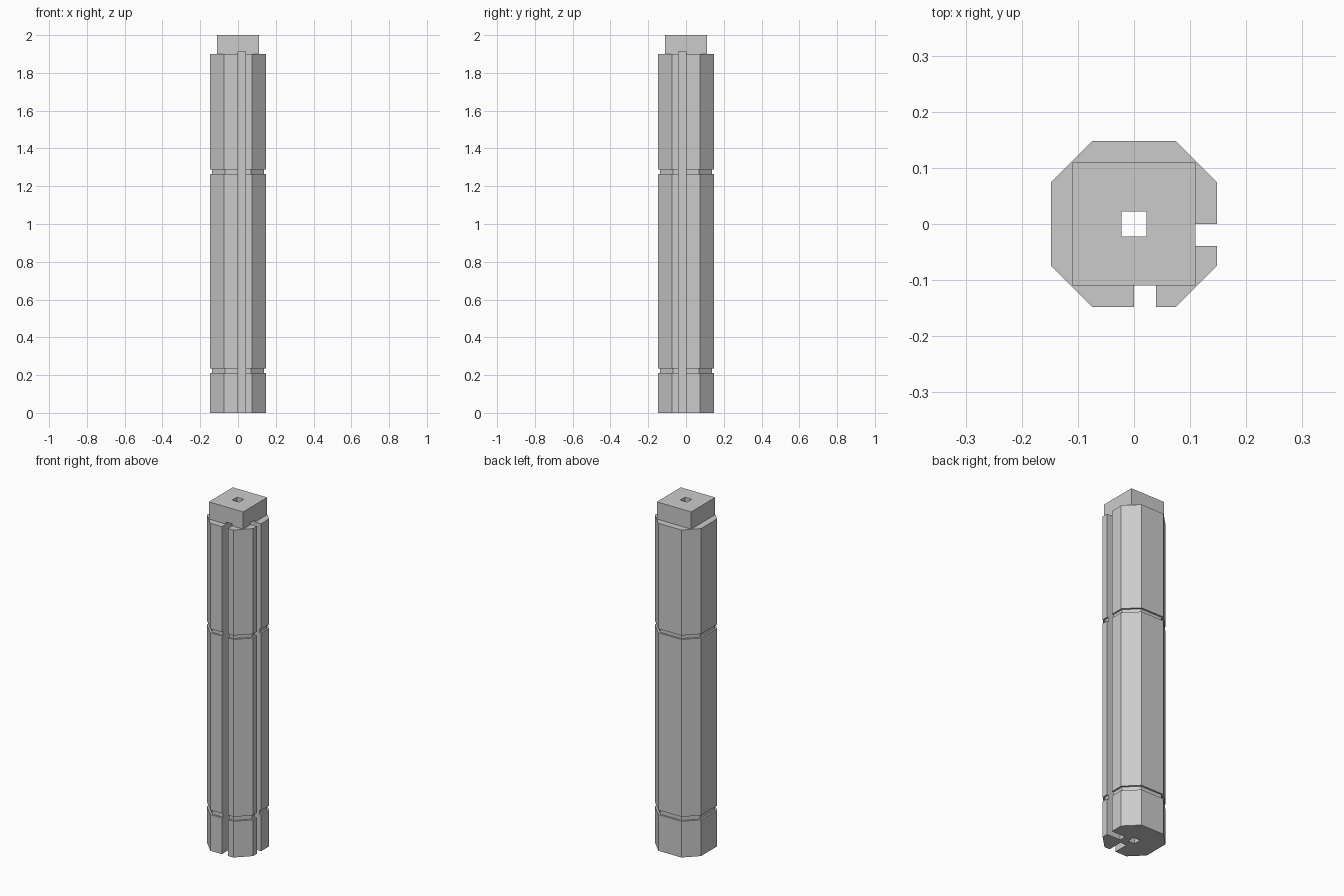
import bpy
import bmesh

if "Cube" in bpy.data.objects:
    bpy.data.objects.remove(bpy.data.objects["Cube"], do_unlink=True)

# Single concrete colour
concrete = bpy.data.materials.new("concrete_grey")
concrete.use_nodes = True
grey = (0.6, 0.6, 0.6, 1)
concrete.diffuse_color = grey
concrete.node_tree.nodes["Principled BSDF"].inputs["Base Color"].default_value = grey


def finish(name, bm):
    bmesh.ops.recalc_face_normals(bm, faces=bm.faces)
    mesh = bpy.data.meshes.new(name)
    bm.to_mesh(mesh)
    bm.free()
    mesh.materials.append(concrete)
    obj = bpy.data.objects.new(name, mesh)
    bpy.context.collection.objects.link(obj)
    return obj


def box(name, low, high):
    bm = bmesh.new()
    bmesh.ops.create_cube(bm, size=1)
    for v in bm.verts:
        v.co = [h if c > 0 else l for c, l, h in zip(v.co, low, high)]
    return finish(name, bm)


def octagon(r):
    h = r / 2
    return [(r, -h), (r, h), (h, r), (-h, r), (-r, h), (-r, -h), (-h, -r), (h, -r)]


def octagonal_loft(name, levels):
    bm = bmesh.new()
    rings = [[bm.verts.new((x, y, z)) for x, y in octagon(r)] for z, r in levels]
    for a, b in zip(rings, rings[1:]):
        for i in range(len(a)):
            j = (i + 1) % len(a)
            bm.faces.new((a[i], a[j], b[j], b[i]))
    bm.faces.new(rings[0][::-1])
    bm.faces.new(rings[-1])
    return finish(name, bm)


def combine(target, tool, operation):
    mod = target.modifiers.new(operation.lower(), "BOOLEAN")
    mod.operation = operation
    mod.solver = "EXACT"
    mod.object = tool
    tool.hide_render = True
    bpy.context.view_layer.objects.active = target
    bpy.ops.object.modifier_apply(modifier=mod.name)
    bpy.data.objects.remove(tool, do_unlink=True)


# Chamfered post with two shallow grooves running round it
OUTER, GROOVE, SHOULDER = 0.148, 0.138, 1.9
levels = [(0, OUTER)]
for low, high in ((0.21, 0.236), (1.265, 1.288)):
    levels += [(low, OUTER), (low, GROOVE), (high, GROOVE), (high, OUTER)]
levels.append((SHOULDER, OUTER))
post = octagonal_loft("corner_post", levels)

# Square tenon on top
combine(post, box("tenon", (-0.11, -0.11, 1.8), (0.11, 0.11, 2)), "UNION")

# Panel slots in two neighbouring sides, and the bore through the middle
FLOOR, SLOT_TOP = 0.06, 1.912
combine(post, box("front_slot", (0, -0.3, -0.1), (0.039, -FLOOR, SLOT_TOP)), "DIFFERENCE")
combine(post, box("side_slot", (FLOOR, -0.039, -0.1), (0.3, 0, SLOT_TOP)), "DIFFERENCE")
combine(post, box("bore", (-0.022, -0.022, -0.1), (0.022, 0.022, 2.1)), "DIFFERENCE")
